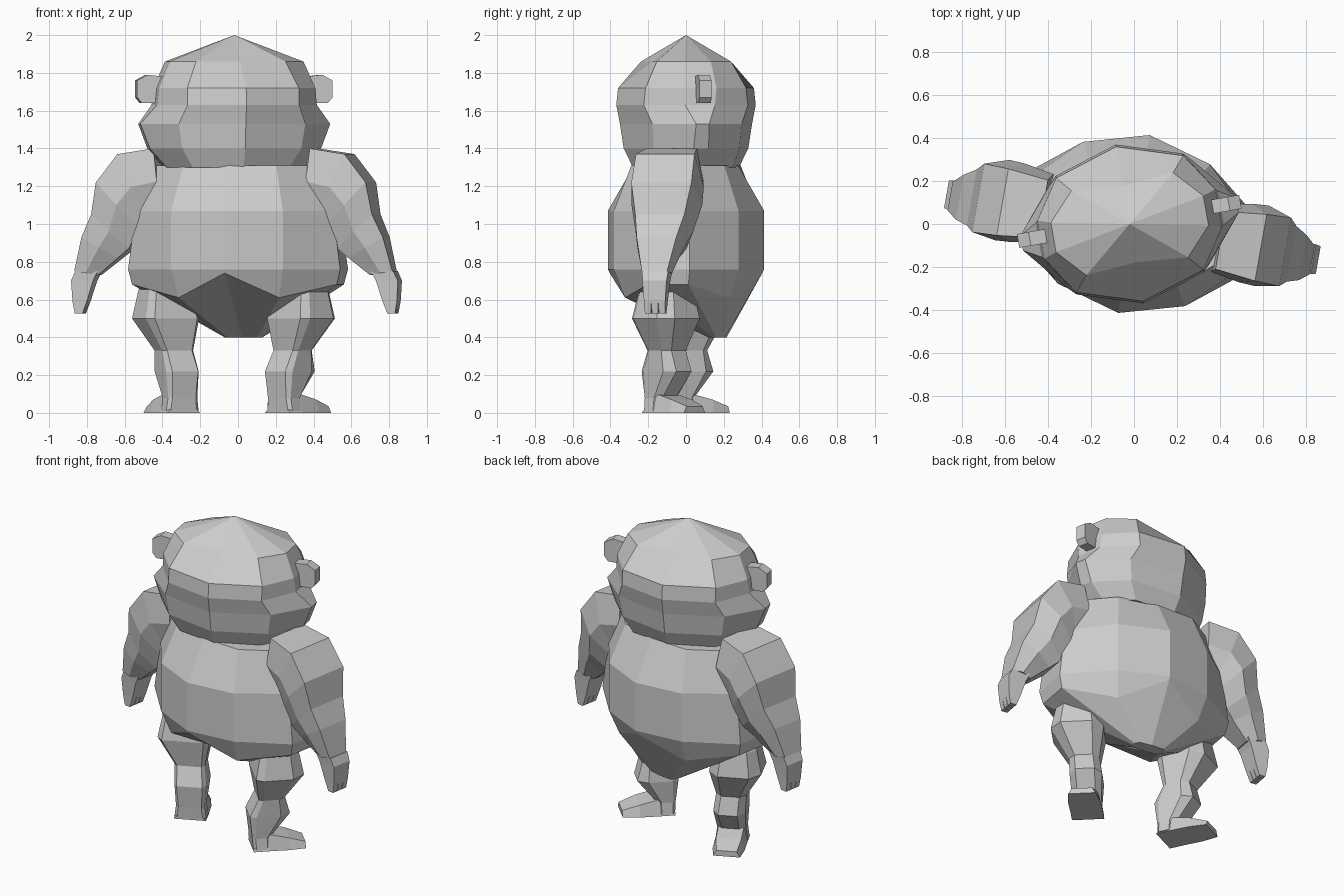
import bpy, bmesh, math
from mathutils import Matrix, Vector

if "Cube" in bpy.data.objects:
    bpy.data.objects.remove(bpy.data.objects["Cube"], do_unlink=True)

# One plain grey for the whole figure
grey = bpy.data.materials.new("clay_grey")
grey.use_nodes = True
colour = (0.6, 0.6, 0.6, 1)
grey.diffuse_color = colour
grey.node_tree.nodes["Principled BSDF"].inputs["Base Color"].default_value = colour

BODY_TURN = math.radians(-10)
HEAD_TURN = math.radians(10)
# Legs turn outward about the heel
SPLAY = Matrix.Translation((.27, -.1, 0)) @ Matrix.Rotation(math.radians(-35), 4, "Z")


def loft(name, rings, turn, shift=0, side=1):
    """Skin closed rings of points, cap both ends, turn about z."""
    bm = bmesh.new()
    place = Matrix.Translation((shift, 0, 0)) @ Matrix.Rotation(turn, 4, "Z")
    loops = [[bm.verts.new(place @ Vector((x * side, y, z))) for x, y, z in ring] for ring in rings]
    for a, b in zip(loops, loops[1:]):
        n = len(a)
        for i in range(n):
            bm.faces.new((a[i], a[(i + 1) % n], b[(i + 1) % n], b[i]))
    for end in (loops[0], loops[-1]):
        bm.faces.new(end)
    bmesh.ops.remove_doubles(bm, verts=bm.verts, dist=0.0005)
    bmesh.ops.recalc_face_normals(bm, faces=bm.faces)
    mesh = bpy.data.meshes.new(name)
    bm.to_mesh(mesh)
    bm.free()
    mesh.materials.append(grey)
    obj = bpy.data.objects.new(name, mesh)
    bpy.context.collection.objects.link(obj)


def ring(front, mid, flank, y0=0):
    """Ten-sided ring mirrored from three (x, y, z) points."""
    quarter = [front, mid, flank]
    right = [(x, -y, z) for x, y, z in quarter] + quarter[::-1]
    left = [(-x, y, z) for x, y, z in right[4:0:-1]]
    return [(x, y + y0, z) for x, y, z in right + left]


def level(z, front, mid, flank, y0=0):
    return ring((0, front, z), (*mid, z), (*flank, z), y0)


def limb_ring(inner, outer, depth, y0):
    """Six-sided arm section between an inner and an outer (x, z) point."""
    pts = []
    for t, d in ((0, -.65), (.5, -1), (1, -.9), (1, .8), (.5, 1), (0, .65)):
        pts.append((inner[0] + t * (outer[0] - inner[0]), y0 + d * depth,
                    inner[1] + t * (outer[1] - inner[1])))
    return pts


def leg_ring(x0, x1, y0, y1, z):
    """Eight-sided leg section, broad and flat behind, turned outward."""
    cx, cy, hx, hy = (x0 + x1) / 2, (y0 + y1) / 2, (x1 - x0) / 2, (y1 - y0) / 2
    shape = ((1, .5), (.6, 1), (-.6, 1), (-1, .5), (-1, -.7), (-.8, -1), (.8, -1), (1, -.7))
    return [SPLAY @ Vector((cx + u * hx, cy + v * hy, z)) for u, v in shape]


def box_ring(x0, x1, y0, y1, z):
    return [(x0, y0, z), (x1, y0, z), (x1, y1, z), (x0, y1, z)]


# Torso: barrel belly closing to a low point between the legs
loft("torso", [
    level(1.31, .28, (.25, .25), (.43, .1)),
    level(1.07, .42, (.3, .335), (.53, .11)),
    level(.76, .42, (.3, .335), (.57, .12)),
    ring((0, .41, .74), (.27, .28, .61), (.55, .11, .68)),
    level(.4, .04, (.08, .035), (.1, .01), .17),
], BODY_TURN)

# Head: pointed crown, flat brow band, wide cheeks
loft("head", [
    level(2.0, 0, (0, 0), (0, 0)),
    level(1.86, .18, (.24, .2), (.36, .07)),
    level(1.72, .365, (.3, .27), (.42, .09)),
    level(1.63, .375, (.3, .28), (.43, .08)),
    level(1.53, .355, (.34, .24), (.51, .035)),
    level(1.4, .335, (.32, .23), (.46, .04)),
    level(1.3, .285, (.26, .21), (.37, .06)),
], HEAD_TURN, -.02)

for label, side in (("left", 1), ("right", -1)):
    # Ear: thin rounded tab standing out from the head
    tab = [(.38, 1.78), (.47, 1.79), (.525, 1.76), (.525, 1.67), (.5, 1.64), (.38, 1.64)]
    loft(label + "_ear", [[(x, y, z) for x, z in tab] for y in (-.02, .045)], HEAD_TURN, -.02, side)

    # Arm from shoulder to wrist
    loft(label + "_arm", [
        limb_ring((.38, 1.05), (.42, 1.4), .16, .005),
        limb_ring((.46, 1.02), (.61, 1.37), .185, .005),
        limb_ring((.5, .98), (.725, 1.22), .19, .005),
        limb_ring((.56, .87), (.755, 1.05), .155, 0),
        limb_ring((.62, .82), (.81, .93), .125, -.01),
        limb_ring((.73, .73), (.855, .75), .08, -.015),
    ], BODY_TURN, -.01, side)

    # Hand with three short fingers
    loft(label + "_hand", [
        box_ring(.735, .855, -.085, .055, .75),
        box_ring(.76, .878, -.08, .05, .7),
        box_ring(.795, .872, -.072, .042, .59),
    ], BODY_TURN, -.005, side)
    for i in range(3):
        y = -.053 + i * .038
        loft(f"{label}_finger_{i + 1}", [
            box_ring(.795, .872, y - .019, y + .019, .59),
            box_ring(.82, .86, y - .016, y + .016, .525),
        ], BODY_TURN, -.005, side)

    # Leg with heavy thigh, pinched knee, bulging shin and square heel
    loft(label + "_leg", [
        leg_ring(-.04, .13, .05, .2, .72),
        leg_ring(-.08, .17, .0, .23, .65),
        leg_ring(-.11, .2, -.03, .26, .5),
        leg_ring(-.08, .1, .0, .16, .33),
        leg_ring(-.095, .095, -.05, .19, .22),
        leg_ring(-.085, .085, -.035, .08, .08),
        leg_ring(-.095, .095, -.03, .08, .01),
    ], BODY_TURN, -.017, side)

    # Foot: runs forward from the heel to broad flat toes
    foot = [(-.03, -.095, .095, .02), (.06, -.095, .095, .1), (.18, -.09, .1, .07), (.28, -.07, .09, .035)]
    loft(label + "_foot", [
        [SPLAY @ Vector(p) for p in ((u0, v, 0), (u1, v, 0), (u1 - .02, v, top), (u0 + .02, v, top))]
        for v, u0, u1, top in foot
    ], BODY_TURN, -.017, side)
